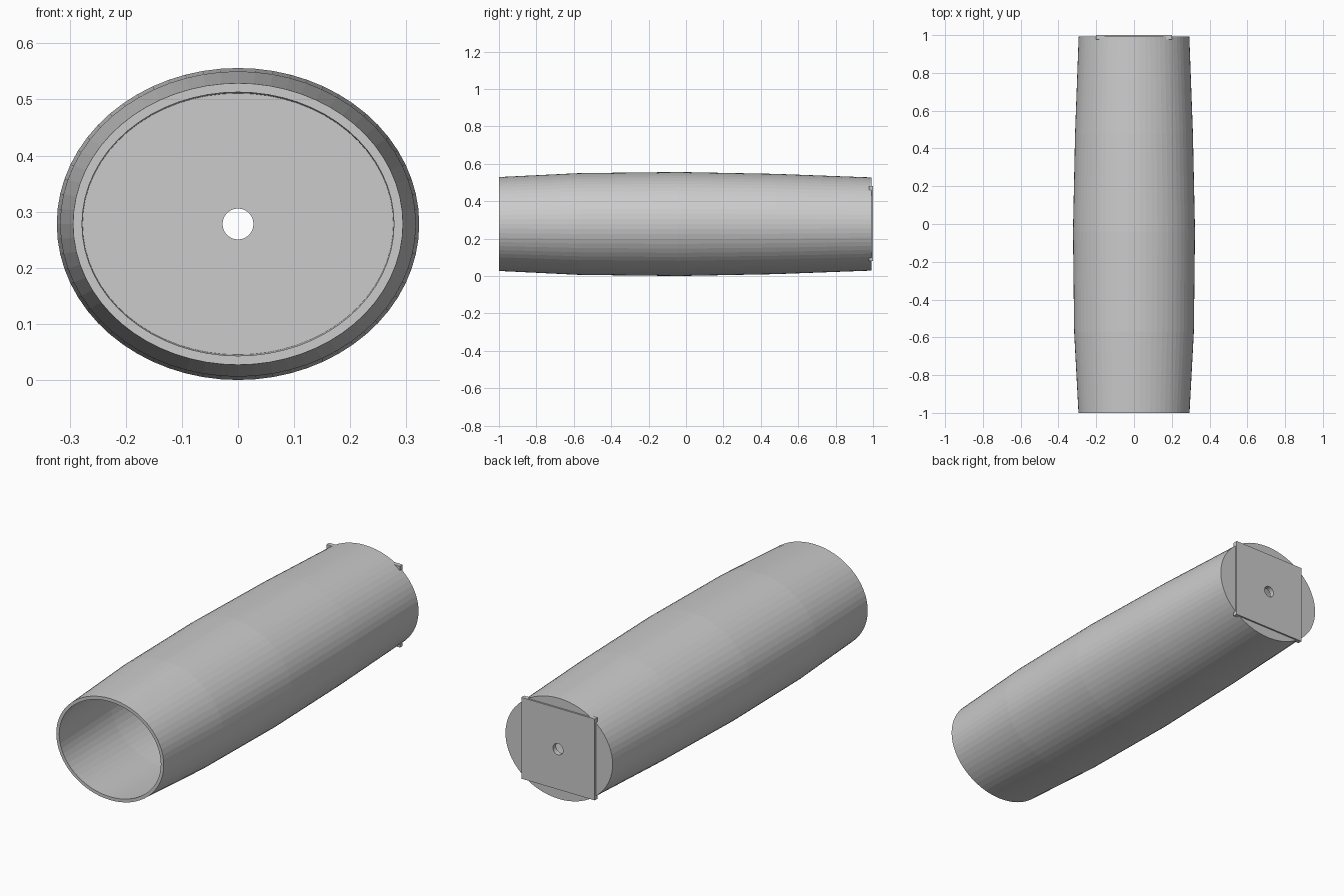
import bpy, bmesh
from math import cos, sin, pi

if "Cube" in bpy.data.objects:
    bpy.data.objects.remove(bpy.data.objects["Cube"])

SEG = 64
ZC = 0.278      # height of the long axis
HOLE = 0.0275   # drain hole radius


def ellipse(y, rx, rz):
    return [(rx * cos(2 * pi * i / SEG), y, ZC + rz * sin(2 * pi * i / SEG)) for i in range(SEG)]


def square(y, h):
    pts = []
    for i in range(SEG):
        c, s = cos(2 * pi * i / SEG), sin(2 * pi * i / SEG)
        k = h / max(abs(c), abs(s))
        pts.append((k * c, y, ZC + 0.002 + k * s))
    return pts


def loft(name, rings):
    """Skin a closed cycle of rings into a solid with a through hole."""
    bm = bmesh.new()
    loops = [[bm.verts.new(p) for p in r] for r in rings]
    for a, b in zip(loops, loops[1:] + loops[:1]):
        for i in range(SEG):
            j = (i + 1) % SEG
            bm.faces.new((a[i], a[j], b[j], b[i]))
    bmesh.ops.recalc_face_normals(bm, faces=bm.faces)
    mesh = bpy.data.meshes.new(name)
    bm.to_mesh(mesh)
    bm.free()
    obj = bpy.data.objects.new(name, mesh)
    bpy.context.collection.objects.link(obj)
    return obj


# Bulged oval shell, open at the front, closed with a pierced wall at the back
WALL = 0.016
profile = [(-1.0, 0.294, 0.251), (-0.57, 0.317, 0.272), (-0.04, 0.323, 0.278),
           (0.48, 0.312, 0.268), (0.992, 0.293, 0.249)]
outer = [ellipse(*p) for p in profile]
inner = [ellipse(min(y, 0.976), rx - WALL, rz - WALL) for y, rx, rz in reversed(profile)]
holes = [ellipse(0.992, HOLE, HOLE), ellipse(0.976, HOLE, HOLE)]
loft("barrel_shell", outer + holes + inner)

# Square back plate whose corners stick out past the shell
loft("back_plate", [square(0.978, 0.201), square(1.0, 0.201),
                    ellipse(1.0, HOLE, HOLE), ellipse(0.978, HOLE, HOLE)])
